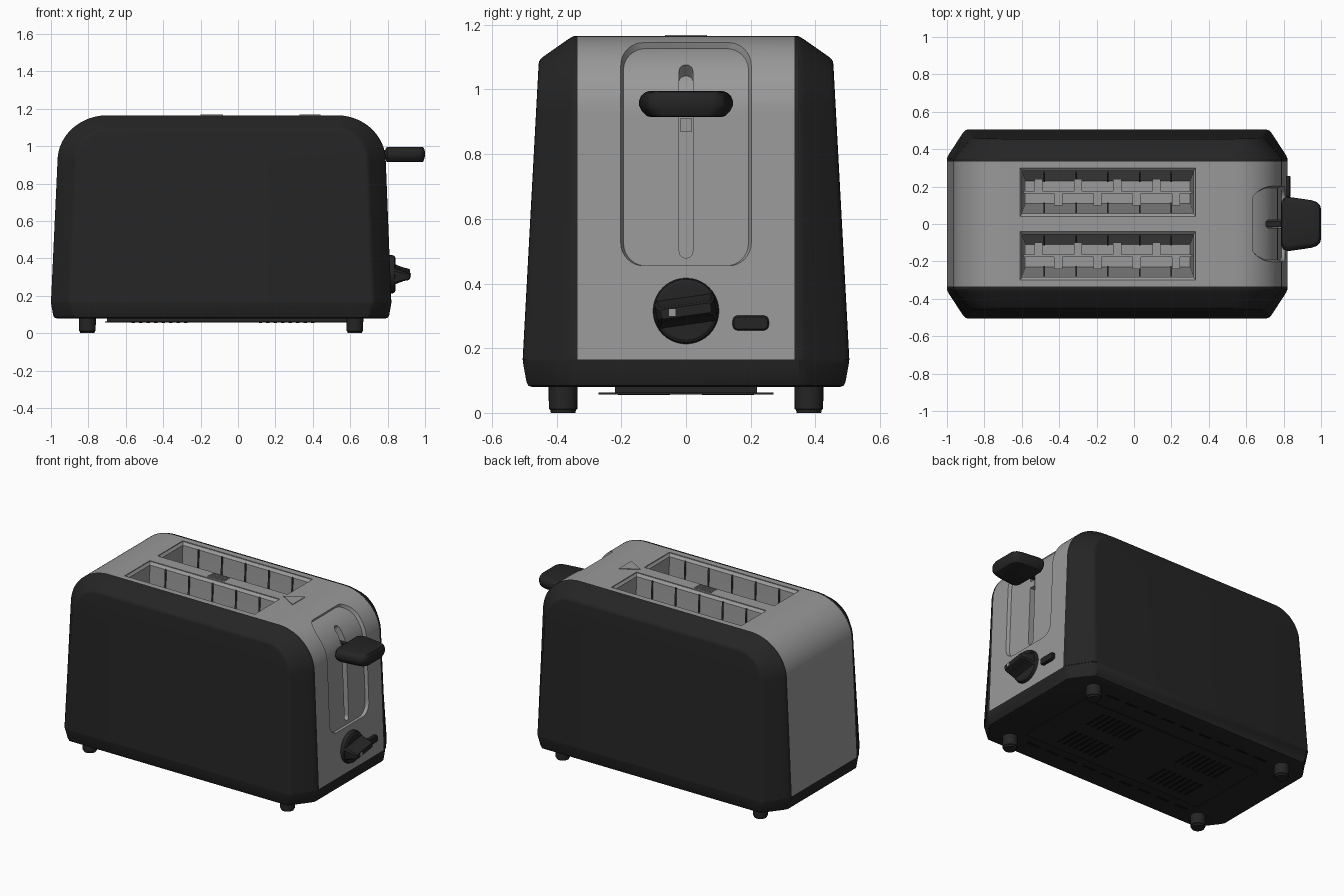
import bpy, bmesh, math
from mathutils import Vector

if "Cube" in bpy.data.objects:
    bpy.data.objects.remove(bpy.data.objects["Cube"])


def material(name, *rgb):
    m = bpy.data.materials.new(name)
    m.diffuse_color = (*rgb, 1)
    m.use_nodes = True
    m.node_tree.nodes["Principled BSDF"].inputs["Base Color"].default_value = m.diffuse_color
    return m


STEEL = material("brushed steel", 0.32, 0.32, 0.32)
BLACK = material("black plastic", 0.018, 0.018, 0.018)
WIRE = material("dark wire", 0.06, 0.06, 0.06)
VENT = material("vent black", 0.006, 0.006, 0.006)


def smooth(ob):
    bpy.ops.object.select_all(action='DESELECT')
    ob.select_set(True)
    bpy.context.view_layer.objects.active = ob
    bpy.ops.object.shade_smooth_by_angle(angle=math.radians(28))


def loft(name, rings, mat):
    """Closed solid through a list of equally long rings."""
    bm = bmesh.new()
    rows = [[bm.verts.new(p) for p in ring] for ring in rings]
    n = len(rows[0])
    for a, b in zip(rows, rows[1:]):
        for i in range(n):
            j = (i + 1) % n
            bm.faces.new((a[i], a[j], b[j], b[i]))
    bm.faces.new(rows[0])
    bm.faces.new(rows[-1])
    bmesh.ops.recalc_face_normals(bm, faces=bm.faces)
    me = bpy.data.meshes.new(name)
    bm.to_mesh(me)
    bm.free()
    ob = bpy.data.objects.new(name, me)
    bpy.context.collection.objects.link(ob)
    me.materials.append(mat)
    smooth(ob)
    return ob


def box(name, x0, x1, y0, y1, z0, z1, mat):
    return loft(name, [[(x0, y0, z), (x1, y0, z), (x1, y1, z), (x0, y1, z)] for z in (z0, z1)], mat)


def lathe_z(name, x, y, profile, mat, n=24):
    return loft(name, [[(x + r * math.cos(k * math.tau / n), y + r * math.sin(k * math.tau / n), z)
                        for k in range(n)] for r, z in profile], mat)


def lathe_x(name, y, z, profile, mat, n=40):
    return loft(name, [[(x, y + r * math.cos(k * math.tau / n), z + r * math.sin(k * math.tau / n))
                        for k in range(n)] for r, x in profile], mat)


def cut(ob, cutter):
    cutter.hide_render = True
    mod = ob.modifiers.new("cut", 'BOOLEAN')
    mod.operation = 'DIFFERENCE'
    mod.solver = 'EXACT'
    mod.object = cutter
    bpy.ops.object.select_all(action='DESELECT')
    ob.select_set(True)
    bpy.context.view_layer.objects.active = ob
    bpy.ops.object.modifier_apply(modifier=mod.name)
    bpy.data.objects.remove(cutter)


# Body outline in xz: sloped ends and rounded shoulders
Z0, ZS, SEG = 0.165, 0.92, 18


def arch(ix=0.0, iz=0.0):
    pts = [(0.82 - ix, Z0)]
    for k in range(SEG + 1):
        a = k * math.pi / 2 / SEG
        pts.append((0.53 + (0.26 - ix) * math.cos(a), ZS + (0.245 - iz) * math.sin(a)))
    for k in range(SEG + 1):
        a = math.pi / 2 + k * math.pi / 2 / SEG
        pts.append((-0.70 + (0.265 - ix) * math.cos(a), ZS + (0.245 - iz) * math.sin(a)))
    return pts + [(-1.0 + ix, Z0)]


body = loft("steel_body", [[(x, y, z) for x, z in arch()] for y in (-0.335, 0.335)], STEEL)


def right_end(z):
    """Point and outward normal of the right end at height z."""
    if z <= ZS:
        return Vector((0.82 - 0.03 * (z - Z0) / (ZS - Z0), z)), Vector((1, 0.04)).normalized()
    s = (z - ZS) / 0.245
    c = math.sqrt(1 - s * s)
    return Vector((0.53 + 0.26 * c, z)), Vector((c, s)).normalized()


def end_cutter(name, z0, z1, w, r, depth, lip):
    """Rounded rectangle that follows the curve of the right end."""
    corner = [r * (1 - math.cos(k * math.pi / 16)) for k in range(9)]
    mids = [z0 + r + (z1 - z0 - 2 * r) * k / 20 for k in range(1, 20)]
    rings = []
    for z in [z0 + c for c in corner] + mids + [z1 - c for c in reversed(corner)]:
        d = min(z - z0, z1 - z, r)
        hw = max(w - r + math.sqrt(max(0, r * r - (r - d) ** 2)), 0.003)
        p, n = right_end(z)
        o, i = p + n * 0.03, p - n * depth
        h = hw - lip
        rings.append([(o.x, -hw, o.y), (o.x, hw, o.y), (i.x, h, i.y), (i.x, -h, i.y)])
    return loft(name, rings, STEEL)


cut(body, end_cutter("recess_cutter", 0.455, 1.145, 0.215, 0.07, 0.02, 0.022))
cut(body, end_cutter("lever_slot_cutter", 0.48, 1.09, 0.021, 0.0205, 0.07, 0.0))

# Bread slots: shallow rim, then walls that narrow downward
for c, side in ((0.17, "back"), (-0.17, "front")):
    rings = [[(-0.61 + e, c - w, z), (0.33 - e, c - w, z), (0.33 - e, c + w, z), (-0.61 + e, c + w, z)]
             for e, w, z in ((0, 0.13, 1.2), (0, 0.13, 1.16), (0.012, 0.114, 1.145),
                             (0.012, 0.105, 0.95), (0.03, 0.06, 0.35))]
    cut(body, loft("slot_cutter", rings, STEEL))
    # bread carriage with alternating tabs
    box(side + "_carriage_bar", -0.59, 0.31, c - 0.006, c + 0.006, 0.70, 0.76, STEEL)
    for k in range(4):
        x = -0.51 + 0.21 * k
        box(side + "_carriage_tab", x - 0.022, x + 0.022, c, c + 0.07, 0.75, 0.76, STEEL)
        x += 0.105
        box(side + "_carriage_tab", x - 0.022, x + 0.022, c - 0.07, c, 0.75, 0.76, STEEL)
    # guide wires along both walls
    for k in range(5):
        x = -0.48 + 0.17 * k
        for s in (-1, 1):
            loft(side + "_guide_wire", [[(x + dx, c + s * (w + dy), z) for dx, dy in
                 ((-.004, -.004), (.004, -.004), (.004, .004), (-.004, .004))]
                 for w, z in ((0.058, 0.45), (0.098, 0.95), (0.108, 1.15))], WIRE)
smooth(body)

# Black side panels, chamfered all round and leaning inward
for s, side in ((-1, "front"), (1, "back")):
    rings = []
    for f, g in ((0, 0), (0, 0.1), (0.06, 0.18), (0.14, 0.26), (0.86, 0.9), (0.95, 0.96), (1.04, 0.99), (1.15, 1)):
        rings.append([(x, s * (0.335 + g * (0.17 - 0.05 * (z - Z0) / 0.925)), z)
                      for x, z in arch(0.1 * f, 0.075 * f)])
    loft(side + "_side_panel", rings, BLACK)


# Base with clipped corners
def base_ring(i, z):
    q = [(-1 + i, 0.35), (-0.985 + i, 0.375), (-0.91 + i, 0.49 - i), (-0.88, 0.505 - i),
         (0.70, 0.505 - i), (0.73 - i, 0.49 - i), (0.805 - i, 0.375), (0.82 - i, 0.35)]
    return [(x, y, z) for x, y in q] + [(x, -y, z) for x, y in reversed(q)]


loft("base", [base_ring(*p) for p in ((0, 0.165), (0.002, 0.15), (0.012, 0.095), (0.018, 0.084), (0.03, 0.08))], BLACK)

# Feet
for x in (-0.805, 0.625):
    for y in (-0.38, 0.38):
        lathe_z("foot", x, y, ((0.045, 0.085), (0.044, 0.012), (0.040, 0.01), (0.038, 0)), BLACK)

# Crumb tray and underside vents
box("crumb_tray", -0.70, 0.58, -0.22, 0.22, 0.063, 0.082, BLACK)
box("crumb_tray_flange", -0.71, 0.60, -0.27, 0.27, 0.057, 0.063, BLACK)
for gx in (-0.42, 0.26):
    for gy in (-0.13, 0.13):
        for k in range(8):
            x = gx + (k - 3.5) * 0.04
            box("tray_vent", x - 0.009, x + 0.009, gy - 0.08, gy + 0.08, 0.055, 0.058, VENT)
for s in (-1, 1):
    for k in range(9):
        x = -0.66 + 0.14 * k
        box("edge_vent", x - 0.045, x + 0.045, s * 0.36 - 0.008, s * 0.36 + 0.008, 0.078, 0.081, VENT)

# Lever handle and its stem
half = [(0.785, 0.115), (0.80, 0.138), (0.825, 0.145), (0.95, 0.127), (0.98, 0.116), (0.995, 0.098), (1.0, 0.08)]
plan = half + [(x, -y) for x, y in reversed(half)]
loft("lever_handle", [[(0.89 + (x - 0.89) * (0.5 + s / 2), y * s, z) for x, y in plan] for s, z in
     ((0.76, 0.915), (0.84, 0.918), (0.95, 0.935), (1, 0.95), (1, 0.965), (0.96, 0.98), (0.86, 0.992), (0.78, 0.995))],
     BLACK)
box("lever_stem", 0.70, 0.82, -0.016, 0.016, 0.93, 0.98, BLACK)
box("lever_slider", 0.72, 0.775, -0.019, 0.019, 0.87, 0.91, STEEL)

# Browning knob: dial, tilted grip and pointer
KZ = 0.315
lathe_x("knob_dial", 0, KZ, ((0.102, 0.80), (0.102, 0.826), (0.098, 0.836), (0.088, 0.842)), BLACK)
ca, sa = math.cos(0.14), math.sin(0.14)
grip = []
for x, hy, hz in ((0.835, 0.094, 0.045), (0.86, 0.092, 0.034), (0.89, 0.088, 0.024), (0.91, 0.084, 0.021), (0.92, 0.078, 0.015)):
    q = [(-hy, -hz * .7), (-hy * .9, -hz), (hy * .9, -hz), (hy, -hz * .7),
         (hy, hz * .7), (hy * .9, hz), (-hy * .9, hz), (-hy, hz * .7)]
    grip.append([(x, y * ca - z * sa, KZ + y * sa + z * ca) for y, z in q])
loft("knob_grip", grip, BLACK)
box("knob_pointer", 0.915, 0.924, -0.053, -0.033, KZ - 0.016, KZ + 0.006, STEEL)


# Cancel button
def pill(hw, hh, x):
    r = hh * 0.7
    return [(x, 0.2 + sy * (hw - r) + r * math.cos(a + k * math.pi / 8), 0.278 + sz * (hh - r) + r * math.sin(a + k * math.pi / 8))
            for sy, sz, a in ((1, 1, 0), (-1, 1, math.pi / 2), (-1, -1, math.pi), (1, -1, 1.5 * math.pi))
            for k in range(5)]


loft("cancel_button", [pill(0.056, 0.023, 0.80), pill(0.056, 0.023, 0.832), pill(0.052, 0.019, 0.837)], BLACK)

# Raised marks on the top
loft("triangle_mark", [[(0.33, 0, z), (0.44, -0.065, z), (0.44, 0.065, z)] for z in (1.162, 1.169)], STEEL)
for k in range(4):
    y = -0.024 + 0.016 * k
    box("ridge_mark", -0.20, -0.08, y - 0.004, y + 0.004, 1.162, 1.169, STEEL)
